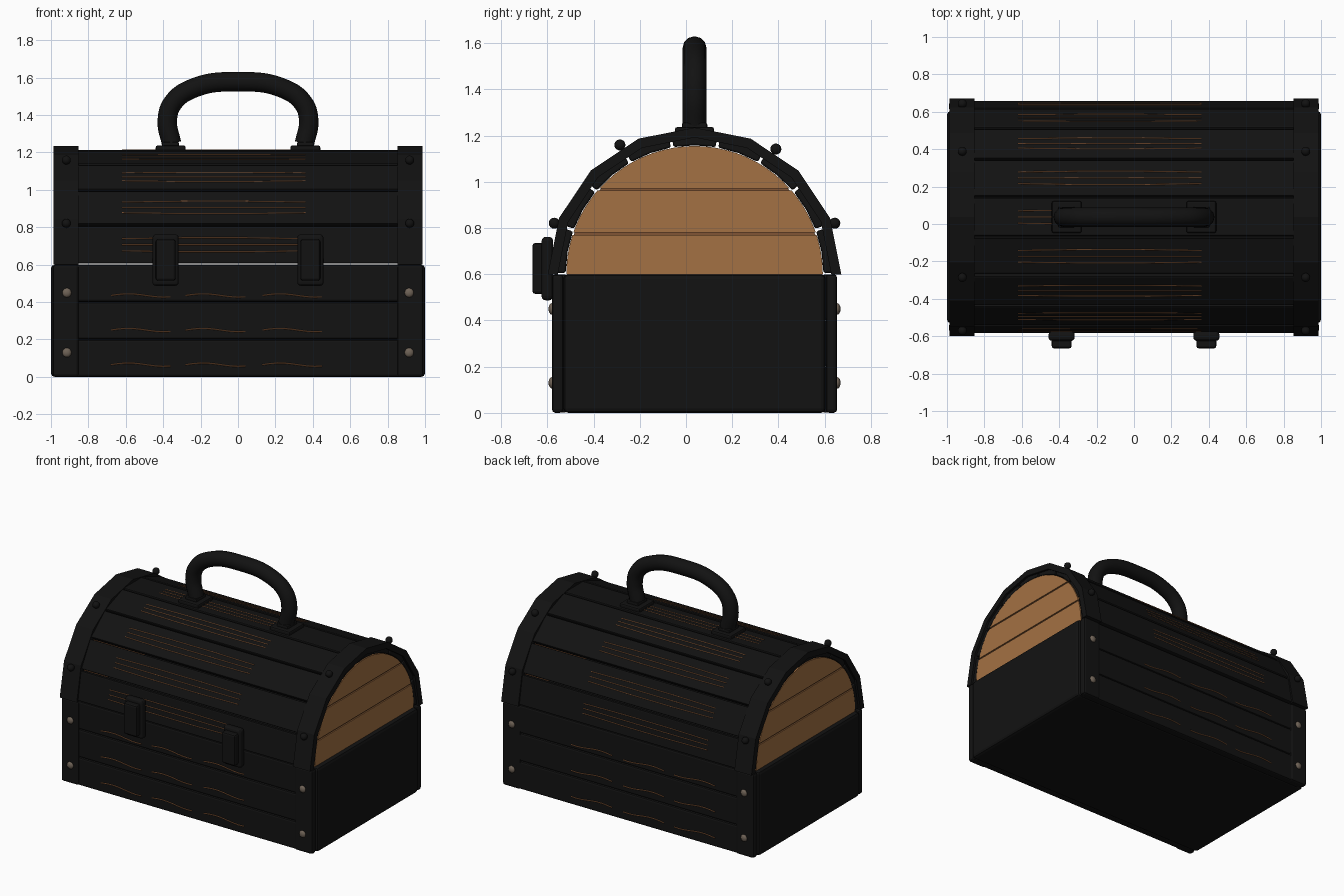
import bpy, bmesh
from math import sin, cos, pi, radians, asin, sqrt
from mathutils import Vector

if "Cube" in bpy.data.objects:
    bpy.data.objects.remove(bpy.data.objects["Cube"])

CY, CZ = 0.037, 0.6          # centre of the lid arc


def mat(name, r, g, b):
    m = bpy.data.materials.new(name)
    m.diffuse_color = (r, g, b, 1)
    m.use_nodes = True
    m.node_tree.nodes["Principled BSDF"].inputs["Base Color"].default_value = m.diffuse_color
    return m


BLACK = mat("black", 0.006, 0.006, 0.006)
TAN = mat("tan_wood", 0.37, 0.165, 0.056)
BROWN = mat("brown_grain", 0.22, 0.09, 0.035)
METAL = mat("bolt_metal", 0.16, 0.125, 0.095)


def finish(name, bm, m, bevel=0.0, smooth=False, seg=2):
    bmesh.ops.recalc_face_normals(bm, faces=bm.faces)
    me = bpy.data.meshes.new(name)
    bm.to_mesh(me)
    bm.free()
    ob = bpy.data.objects.new(name, me)
    bpy.context.collection.objects.link(ob)
    me.materials.append(m)
    if smooth:
        for p in me.polygons:
            p.use_smooth = True
    if bevel:
        b = ob.modifiers.new("Bevel", 'BEVEL')
        b.width, b.segments = bevel, seg
        b.limit_method = 'ANGLE'
    return ob


def box(name, x, y, z, m=BLACK, bevel=0.01, seg=2):
    bm = bmesh.new()
    bmesh.ops.create_cube(bm, size=1)
    for v in bm.verts:
        for i, (a, b) in enumerate((x, y, z)):
            v.co[i] = a if v.co[i] < 0 else b
    return finish(name, bm, m, bevel, seg=seg)


def prism(name, profile, x0, x1, m=BLACK, bevel=0.0):
    """Extrude a (y, z) profile along x."""
    bm = bmesh.new()
    f = bm.faces.new([bm.verts.new((x0, y, z)) for y, z in profile])
    r = bmesh.ops.extrude_face_region(bm, geom=[f])
    for v in r["geom"]:
        if isinstance(v, bmesh.types.BMVert):
            v.co.x = x1
    return finish(name, bm, m, bevel)


def ball(name, co, r, scale, m):
    bm = bmesh.new()
    bmesh.ops.create_uvsphere(bm, u_segments=14, v_segments=8, radius=r)
    for v in bm.verts:
        v.co = Vector(co) + Vector([a * b for a, b in zip(v.co, scale)])
    return finish(name, bm, m, smooth=True)


def tube(name, paths, r, m, res=4, kind='POLY'):
    cu = bpy.data.curves.new(name, 'CURVE')
    cu.dimensions = '3D'
    cu.bevel_depth, cu.bevel_resolution = r, res
    cu.use_fill_caps = True
    for pts in paths:
        s = cu.splines.new(kind)
        if kind == 'BEZIER':
            s.bezier_points.add(len(pts) - 1)
            for bp, p in zip(s.bezier_points, pts):
                bp.co = p
                bp.handle_left_type = bp.handle_right_type = 'AUTO'
        else:
            s.points.add(len(pts) - 1)
            for sp, p in zip(s.points, pts):
                sp.co = (*p, 1)
    cu.materials.append(m)
    ob = bpy.data.objects.new(name, cu)
    bpy.context.collection.objects.link(ob)
    return ob


def polar(r, deg):
    return CY + r * cos(radians(deg)), CZ + r * sin(radians(deg))


# chest body
box("body", (-1, 1), (-0.53, 0.604), (0, 0.6), bevel=0.02)

# front and back planks, grain, corner straps and bolts
for side, s in (("front", -1), ("back", 1)):
    def ys(a, b):
        return sorted((CY + s * a, CY + s * b))
    grain = []
    for i in range(3):
        box(f"{side}_plank_{i}", (-0.97, 0.97), ys(0.55, 0.61), (i * 0.2 + 0.001, i * 0.2 + 0.199), bevel=0.012)
        for x0 in (-0.68, -0.28, 0.13):
            grain.append([(x0 + 0.32 * t / 8, CY + s * 0.61,
                           0.065 + 0.185 * i + 0.009 * sin(pi * 1.7 * t / 8)) for t in range(9)])
    tube(f"{side}_grain", grain, 0.004, BROWN, 1)
    for e in (-1, 1):
        box(f"{side}_strap", sorted((e * 0.85, e * 0.99)), ys(0.568, 0.617), (0, 0.6), bevel=0.015)
        for z in (0.13, 0.45):
            ball(f"{side}_bolt", (e * 0.915, CY + s * 0.617, z), 0.025, (1, 0.6, 1), METAL)

# nine lid planks with three grain lines each
lines = []
for k in range(9):
    a = 10 + 20 * k - 10
    lo, hi = a + 0.6, a + 19.4
    prof = [polar(0.621, lo), polar(0.621, hi), polar(0.558, hi), polar(0.558, a + 10), polar(0.558, lo)]
    prism(f"lid_plank_{k}", prof, -0.97, 0.97, bevel=0.008)
    c = radians(a + 10)
    for t in (-0.033, 0, 0.033):
        y, z = CY + 0.612 * cos(c) - t * sin(c), CZ + 0.612 * sin(c) + t * cos(c)
        w = 0.15 * t
        lines.append([(-0.62, y, z), (-0.3, y - w * sin(c), z + w * cos(c)),
                      (0.05, y - w * sin(c), z + w * cos(c)), (0.36, y, z)])
tube("lid_grain", lines, 0.0035, BROWN, 1)

# lid end boards, bands and studs
R = 0.555
for e in (-1, 1):
    for i, (z0, z1) in enumerate(((0, 0.17), (0.18, 0.362), (0.372, R))):
        a0, a1 = asin(z0 / R), asin(z1 / R)
        right = [(R * cos(a0 + (a1 - a0) * t / 10), R * sin(a0 + (a1 - a0) * t / 10)) for t in range(11)]
        left = [(-y, z) for y, z in reversed(right)]
        if i == 2:
            left = left[1:]
        prism(f"lid_end_board_{i}", [(CY + y, CZ + z) for y, z in right + left],
              e * 0.92, e * 0.97, TAN)
    back = [polar(0.55, t * 9) for t in range(21)]
    prism("lid_end_backing", back, e * 0.91, e * 0.962, BROWN)
    band = [polar(0.635, 22.5 * t) for t in range(9)] + [polar(0.592, 180 - 22.5 * t) for t in range(9)]
    prism("lid_band", band, e * 0.852, e * 0.986)
    for a in (20, 57, 120, 160):
        y, z = polar(0.646, a)
        ball("band_stud", (e * 0.918, y, z), 0.024, (1, 1, 1), BLACK)

# carrying handle with feet
h = [(-0.356, 1.25), (-0.378, 1.37), (-0.348, 1.465), (-0.235, 1.545), (0, 1.578)]
h += [(-x, z) for x, z in reversed(h[:-1])]
tube("handle", [[(x, CY, z) for x, z in h]], 0.052, BLACK, 4, 'BEZIER')
for e in (-1, 1):
    box("handle_foot", (e * 0.36 - 0.08, e * 0.36 + 0.08), (CY - 0.085, CY + 0.085), (1.2, 1.237))
    box("handle_collar", (e * 0.36 - 0.045, e * 0.36 + 0.045), (CY - 0.055, CY + 0.055), (1.23, 1.256), bevel=0.008)

# front latches
for e in (-1, 1):
    c = e * 0.387
    box("latch_plate", (c - 0.07, c + 0.07), (-0.625, -0.575), (0.487, 0.762), bevel=0.018, seg=3)
    box("latch_clasp", (c - 0.053, c + 0.053), (-0.665, -0.61), (0.515, 0.735), bevel=0.012)
